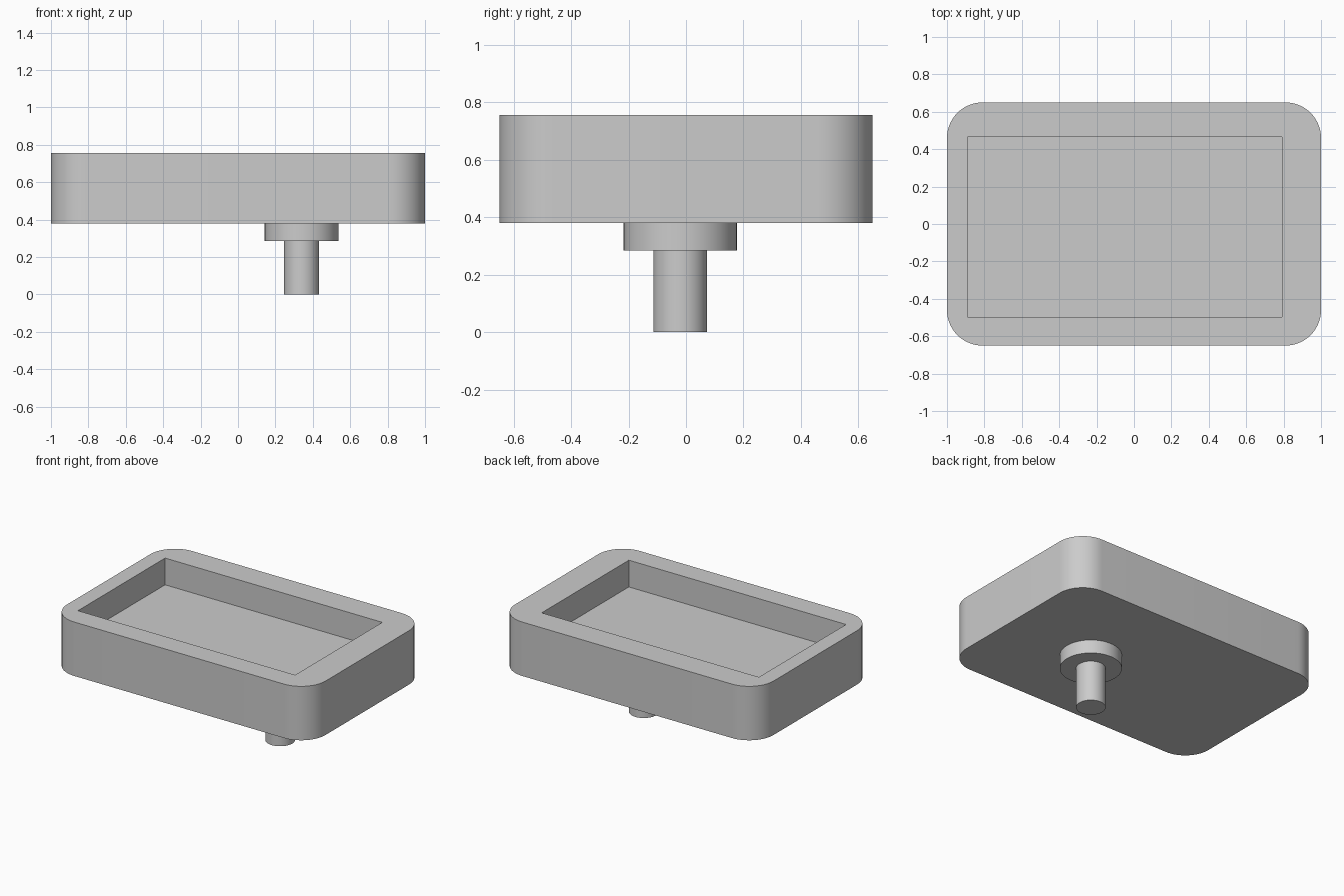
import bpy
import bmesh
from math import radians
from mathutils import Vector

default = bpy.data.objects.get("Cube")
if default:
    bpy.data.objects.remove(default, do_unlink=True)

grey = bpy.data.materials.new("plain_grey")
grey.use_nodes = True
grey.diffuse_color = (0.6, 0.6, 0.6, 1)
grey.node_tree.nodes["Principled BSDF"].inputs["Base Color"].default_value = (0.6, 0.6, 0.6, 1)

BASE, TOP = 0.38, 0.757        # tray underside and rim
FLOOR = 0.57                   # recess floor
FLANGE_BOTTOM = 0.285
DRAIN = (0.34, -0.02)          # drain axis


def box(name, low, high, corner_radius=0):
    """Box between two corners, with optional rounded vertical edges."""
    low, high = Vector(low), Vector(high)
    bm = bmesh.new()
    bmesh.ops.create_cube(bm, size=1)
    bmesh.ops.scale(bm, vec=high - low, verts=bm.verts)
    bmesh.ops.translate(bm, vec=(low + high) / 2, verts=bm.verts)
    if corner_radius:
        upright = [e for e in bm.edges
                   if abs(e.verts[0].co.z - e.verts[1].co.z) > 0.01]
        bmesh.ops.bevel(bm, geom=upright, offset=corner_radius, segments=14,
                        profile=0.5, affect='EDGES')
    mesh = bpy.data.meshes.new(name)
    bm.to_mesh(mesh)
    bm.free()
    mesh.materials.append(grey)
    obj = bpy.data.objects.new(name, mesh)
    bpy.context.collection.objects.link(obj)
    return obj


def cylinder(name, radius, bottom, top):
    """Upright cylinder on the drain axis."""
    bpy.ops.mesh.primitive_cylinder_add(
        vertices=64, radius=radius, depth=top - bottom,
        location=(*DRAIN, (bottom + top) / 2))
    obj = bpy.context.object
    obj.name = name
    obj.data.materials.append(grey)
    return obj


def select_only(obj):
    bpy.ops.object.select_all(action='DESELECT')
    obj.select_set(True)
    bpy.context.view_layer.objects.active = obj


# Tray with rounded corners and an off-centre square-cornered recess
tray = box("tray", (-1, -0.65, BASE), (1, 0.65, TOP), 0.19)
cutter = box("recess_cutter", (-0.89, -0.497, FLOOR), (0.79, 0.466, TOP + 0.2))
cutter.hide_render = True
cut = tray.modifiers.new("recess", 'BOOLEAN')
cut.operation = 'DIFFERENCE'
cut.solver = 'EXACT'
cut.object = cutter
select_only(tray)
bpy.ops.object.modifier_apply(modifier=cut.name)
bpy.data.objects.remove(cutter, do_unlink=True)

# Drain collar and pipe below the tray
collar = cylinder("drain_collar", 0.197, FLANGE_BOTTOM, BASE)
pipe = cylinder("drain_pipe", 0.094, 0, FLANGE_BOTTOM)

for part in (tray, collar, pipe):
    select_only(part)
    bpy.ops.object.shade_smooth_by_angle(angle=radians(30))
